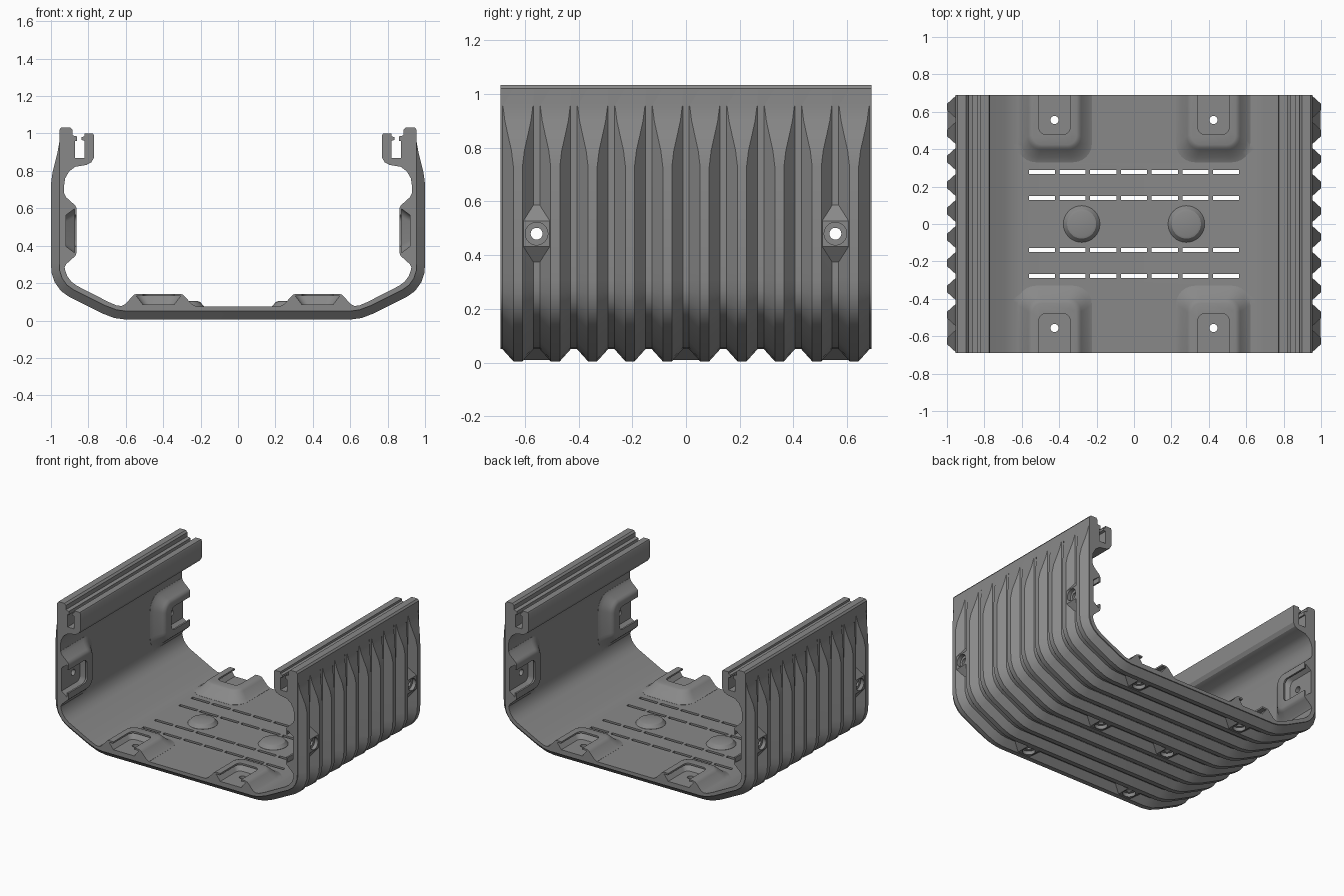
import bpy, bmesh
from math import cos, sin, pi
from mathutils import Vector

cube = bpy.data.objects.get("Cube")
if cube:
    bpy.data.objects.remove(cube, do_unlink=True)

grey = bpy.data.materials.new("mid grey")
grey.use_nodes = True
COL = (0.25, 0.25, 0.25, 1)
grey.diffuse_color = COL
grey.node_tree.nodes["Principled BSDF"].inputs["Base Color"].default_value = COL

END, RIB, PITCH, FLAT = 0.69, 0.045, 0.139, 0.012


def finish(bm, name):
    bmesh.ops.recalc_face_normals(bm, faces=bm.faces)
    me = bpy.data.meshes.new(name)
    bm.to_mesh(me)
    bm.free()
    ob = bpy.data.objects.new(name, me)
    me.materials.append(grey)
    bpy.context.collection.objects.link(ob)
    return ob


def loft(bm, loops):
    """Closed solid through equal-length loops of points."""
    rings = [[bm.verts.new(p) for p in loop] for loop in loops]
    n = len(rings[0])
    for a, b in zip(rings, rings[1:]):
        for i in range(n):
            k = (i + 1) % n
            bm.faces.new((a[i], a[k], b[k], b[i]))
    bm.faces.new(rings[0][::-1])
    bm.faces.new(rings[-1])


# Half section: outer shell points (x, z, rib height), then rail and inner wall
outer = [(.6, .05, RIB), (.65, .057, RIB), (.71, .08, RIB), (.88, .165, RIB),
         (.915, .19, RIB), (.94, .225, RIB), (.953, .265, RIB), (.955, .31, RIB),
         (.955, .73, RIB), (.955, .79, .037), (.955, .85, .022),
         (.955, .9, .01), (.955, .955, 0)]
inner = [(.955, 1.02), (.945, 1.033), (.898, 1.033), (.886, 1.02), (.886, .99),
         (.862, .985), (.862, .96), (.872, .96), (.872, .87), (.82, .87),
         (.82, .96), (.836, .965), (.836, .98), (.82, .985), (.82, 1), (.775, 1),
         (.77, .99), (.77, .87), (.785, .845), (.81, .832), (.87, .822),
         (.903, .797), (.924, .76), (.93, .72), (.93, .31), (.925, .27),
         (.912, .235), (.89, .207), (.86, .185), (.69, .098), (.65, .081), (.6, .075)]


def section():
    """Full section as (point, outward normal, rib height or None)."""
    pts = [Vector((x, z)) for x, z, h in outer]
    half = []
    for i, p in enumerate(pts):
        t = pts[min(i + 1, len(pts) - 1)] - pts[max(i - 1, 0)]
        n = Vector((t.y, -t.x)).normalized() if i else Vector((0, -1))
        half.append((p, n, outer[i][2]))
    half += [(Vector(q), Vector((0, 0)), None) for q in inner]
    flip = [(Vector((-p.x, p.y)), Vector((-n.x, n.y)), h) for p, n, h in half]
    return half + flip[::-1]


# Ribbed channel body
prof = section()
loops = [[(p.x, -END, p.y) for p, n, h in prof]]
for k in range(-5, 5):
    lo, hi = k * PITCH + FLAT, (k + 1) * PITCH - FLAT
    for edge, sign, raised in ((lo, 1, 0), (lo, 1, 1), (hi, -1, 1), (hi, -1, 0)):
        loop = []
        for p, n, h in prof:
            run = max(RIB if h is None else h, .002) * .9 * raised
            q = p + n * ((h or 0) * raised)
            loop.append((q.x, edge + sign * run, q.y))
        loops.append(loop)
loops.append([(p.x, END, p.y) for p, n, h in prof])
bm = bmesh.new()
loft(bm, loops)
body = finish(bm, "ribbed_channel_body")


# Mount frames: u runs along the section, v inward from the end, w into the tray
class Frame:
    def __init__(self, o, u, v, w):
        self.o, self.u, self.v, self.w = map(Vector, (o, u, v, w))

    def at(self, a, b, c):
        return self.o + self.u * a + self.v * b + self.w * c


mounts = []
for s in (-1, 1):
    for e in (-1, 1):
        mounts.append(Frame((s * .425, e * END, .075), (1, 0, 0), (0, -e, 0), (0, 0, 1)))
        mounts.append(Frame((s * .93, e * END, .48), (0, 0, 1), (0, -e, 0), (-s, 0, 0)))
studs = [Frame((s * .28, -.134, .075), (1, 0, 0), (0, 1, 0), (0, 0, 1)) for s in (-1, 1)]
HOLE = .134


def tongue(f, hw, length, w, r, start=0):
    """Rectangle with two rounded inner corners, open end at v = start."""
    pts = [(-hw, start), (hw, start)]
    for cx, a0 in ((hw - r, 0), (r - hw, pi / 2)):
        for i in range(7):
            a = a0 + i * pi / 12
            pts.append((cx + r * cos(a), length - r + r * sin(a)))
    return [f.at(a, b, w) for a, b in pts]


def disc(f, r, w, n=32):
    return [f.at(r * cos(2 * pi * i / n), HOLE + r * sin(2 * pi * i / n), w) for i in range(n)]


def boss(f):
    """Tapered filler across a groove."""
    return [[f.at(a, HOLE + b, w) for a, b in
             ((-l, -.055), (l, -.055), (l, .055), (-l, .055))]
            for l, w in ((.12, -.015), (.048, -.066))]


# Raised pads, round studs and outside bosses
add = bmesh.new()
for f in mounts:
    loft(add, [tongue(f, hw, ln, w, r) for hw, ln, w, r in
               ((.2, .36, -.01, .1), (.2, .36, .001, .1), (.178, .334, .012, .09),
                (.142, .292, .052, .07), (.132, .28, .062, .062), (.118, .266, .067, .05))])
for f in studs:
    loft(add, [disc(f, r, w) for r, w in
               ((.098, -.01), (.098, .001), (.088, .012), (.078, .024), (.066, .028))])
for f in mounts + studs:
    loft(add, boss(f))
add = finish(add, "pad_helper")

# Undercut pockets below the pad lips
under = bmesh.new()
for f in mounts:
    loft(under, [tongue(f, .083, .21, .01, .035, -.03), tongue(f, .117, .244, .055, .045, -.03)])
under = finish(under, "pocket_cutter")

# Pad openings, counterbores and floor slits
straight = bmesh.new()
for f in mounts:
    loft(straight, [tongue(f, .083, .21, w, .035, -.03) for w in (.012, .1)])
for f in mounts + studs:
    loft(straight, [disc(f, .042, w) for w in (-.1, -.04)])
for y in (-2, -1, 1, 2):
    for k in range(-3, 4):
        x, yc = k * .164, y * PITCH
        loft(straight, [[(x + a, yc + b, z) for a, b in
                         ((-.07, -.011), (.07, -.011), (.07, .011), (-.07, .011))]
                        for z in (-.02, .12)])
straight = finish(straight, "opening_cutter")

# Screw holes, blind in the round studs
holes = bmesh.new()
for f in mounts:
    loft(holes, [disc(f, .022, w) for w in (-.06, .03)])
for f in studs:
    loft(holes, [disc(f, .022, w) for w in (-.06, .008)])
holes = finish(holes, "screw_hole_cutter")

bpy.context.view_layer.objects.active = body
for helper, op in ((add, 'UNION'), (under, 'DIFFERENCE'),
                   (straight, 'DIFFERENCE'), (holes, 'DIFFERENCE')):
    helper.hide_render = True
    mod = body.modifiers.new(helper.name, 'BOOLEAN')
    mod.operation, mod.solver, mod.object = op, 'EXACT', helper
    bpy.ops.object.modifier_apply(modifier=mod.name)
    bpy.data.objects.remove(helper, do_unlink=True)

for ob in bpy.context.selected_objects:
    ob.select_set(False)
body.select_set(True)
bpy.ops.object.shade_smooth_by_angle(angle=.5)
